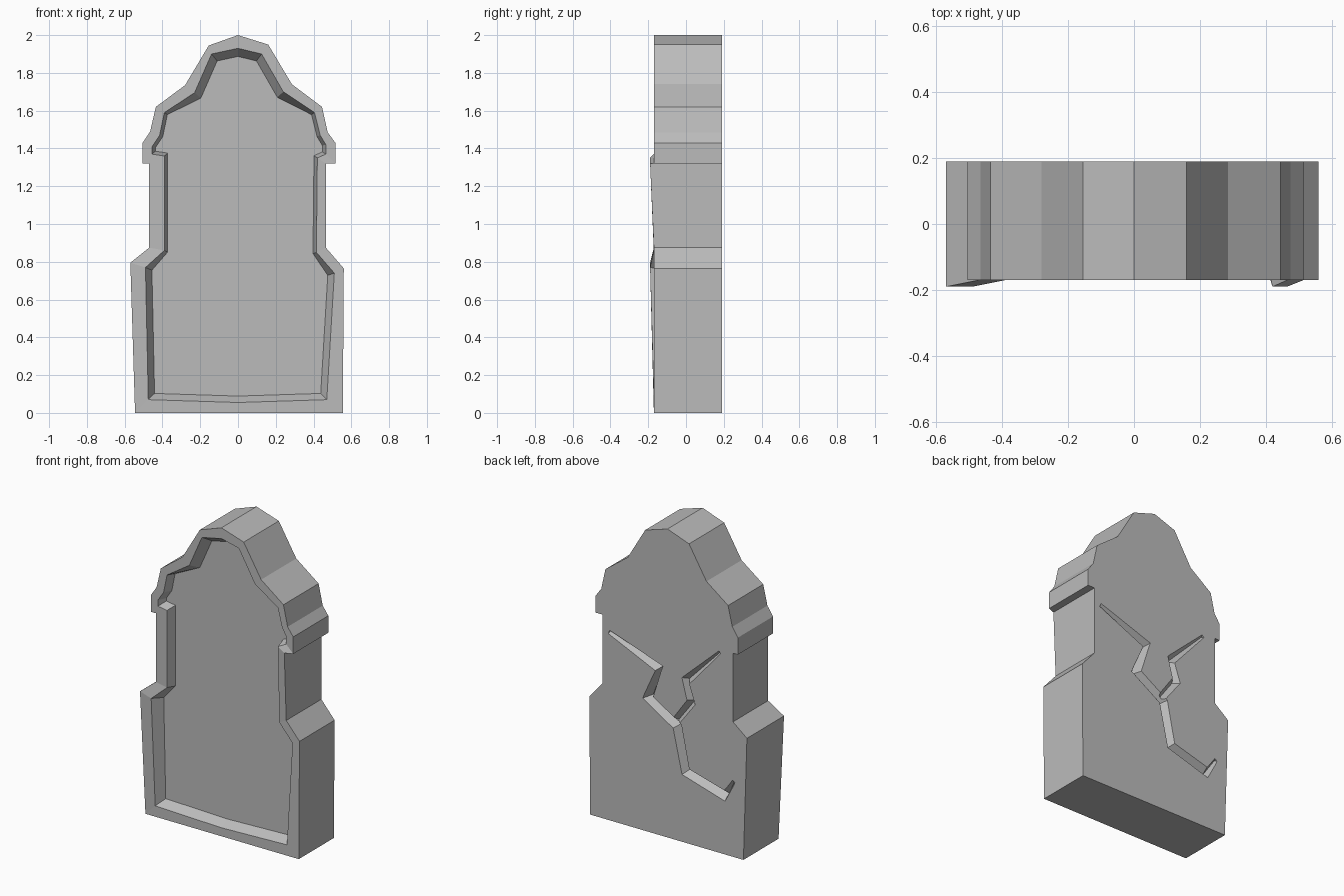
import bpy
import bmesh
from mathutils import Vector

FRONT, BACK, RECESS = -0.17, 0.19, 0.06
BULGE = 0.02                      # how far the chipped corners stand proud
LEFT_SHOULDER, RIGHT_NOTCH = 1, 17

default_cube = bpy.data.objects.get("Cube")
if default_cube:
    bpy.data.objects.remove(default_cube, do_unlink=True)

stone = bpy.data.materials.new("grey stone")
stone.use_nodes = True
stone_colour = (0.5, 0.5, 0.5, 1)
stone.diffuse_color = stone_colour
shader = next(n for n in stone.node_tree.nodes if n.type == "BSDF_PRINCIPLED")
shader.inputs["Base Color"].default_value = stone_colour
shader.inputs["Roughness"].default_value = 0.9

# Silhouette of the slab, clockwise from the lower left corner
outline = [(-.545, 0), (-.57, .795), (-.47, .875), (-.47, 1.32), (-.505, 1.32),
           (-.505, 1.43), (-.465, 1.49), (-.435, 1.62), (-.28, 1.735),
           (-.155, 1.945), (0, 2), (.16, 1.95), (.285, 1.74), (.445, 1.62),
           (.475, 1.485), (.515, 1.43), (.515, 1.32), (.465, 1.32),
           (.465, .875), (.56, .765), (.555, 0), (0, 0)]

# Inner edge of the raised border, point for point
border = [(-.475, .07), (-.49, .77), (-.39, .86), (-.39, 1.36), (-.455, 1.37),
          (-.455, 1.41), (-.415, 1.47), (-.39, 1.59), (-.23, 1.695),
          (-.14, 1.9), (0, 1.93), (.125, 1.9), (.24, 1.7), (.405, 1.59),
          (.435, 1.47), (.465, 1.42), (.465, 1.37), (.42, 1.35),
          (.415, .85), (.51, .74), (.47, .07), (0, .055)]


def wall_slope(z):
    """Sideways run of the recess wall at a given height."""
    if z > 1.6:
        return 0.042
    return 0.018 if z > 0.8 else 0.034


def inset(loop):
    """Shrink a clockwise loop with mitred corners."""
    result = []
    points = [Vector(p) for p in loop]
    for i, point in enumerate(points):
        before = (point - points[i - 1]).normalized()
        after = (points[(i + 1) % len(points)] - point).normalized()
        n1 = Vector((before.y, -before.x))
        n2 = Vector((after.y, -after.x))
        mitre = (n1 + n2) / (1 + n1.dot(n2))
        result.append(point + mitre * wall_slope(point.y))
    return result


def add_loop(bm, loop, depth, bulge=0):
    proud = (LEFT_SHOULDER, RIGHT_NOTCH)
    return [bm.verts.new((x, depth - (bulge if i in proud else 0), z))
            for i, (x, z) in enumerate(loop)]


def bridge(bm, first, second):
    count = len(first)
    for i in range(count):
        j = (i + 1) % count
        bm.faces.new((first[i], first[j], second[j], second[i]))


def finish(bm, name):
    bmesh.ops.recalc_face_normals(bm, faces=bm.faces)
    mesh = bpy.data.meshes.new(name)
    bm.to_mesh(mesh)
    bm.free()
    mesh.materials.append(stone)
    obj = bpy.data.objects.new(name, mesh)
    bpy.context.scene.collection.objects.link(obj)
    return obj


# Slab: back, sides, raised border, sloping recess wall and recess floor
bm = bmesh.new()
loops = [add_loop(bm, outline, BACK),
         add_loop(bm, outline, FRONT, BULGE),
         add_loop(bm, border, FRONT, BULGE),
         add_loop(bm, inset(border), FRONT + RECESS)]
for first, second in zip(loops, loops[1:]):
    bridge(bm, first, second)
bm.faces.new(loops[0])
bm.faces.new(loops[-1])
gravestone = finish(bm, "gravestone_slab")


def crack_cutter(name, path, widths):
    """Wedge swept along a path on the back face, for a V-shaped crack."""
    bm = bmesh.new()
    points = [Vector(p) for p in path]
    rings = []
    for i, (point, width) in enumerate(zip(points, widths)):
        ahead = points[min(i + 1, len(points) - 1)]
        behind = points[max(i - 1, 0)]
        along = (ahead - behind).normalized()
        side = Vector((-along.y, along.x)) * width / 2
        lift = 0.01
        outer = 1 + lift / (width * 0.7)
        a, b = point + side * outer, point - side * outer
        rings.append([bm.verts.new((a.x, BACK + lift, a.y)),
                      bm.verts.new((b.x, BACK + lift, b.y)),
                      bm.verts.new((point.x, BACK - width * 0.7, point.y))])
    for first, second in zip(rings, rings[1:]):
        bridge(bm, first, second)
    bm.faces.new(rings[0])
    bm.faces.new(rings[-1])
    cutter = finish(bm, name)
    cutter.hide_render = True
    return cutter


# Cracks across the back
main_crack = crack_cutter(
    "main_crack_cutter",
    [(.42, 1.22), (.06, 1.08), (.14, .87), (-.07, .74), (-.13, .46),
     (-.41, .38), (-.475, .49)],
    [.025, .07, .08, .07, .07, .07, .02])
side_crack = crack_cutter(
    "side_crack_cutter",
    [(-.06, .77), (-.17, .92), (-.13, 1.05), (-.375, 1.3)],
    [.05, .06, .06, .02])

for cutter in (main_crack, side_crack):
    cut = gravestone.modifiers.new(cutter.name, "BOOLEAN")
    cut.operation = "DIFFERENCE"
    cut.solver = "EXACT"
    cut.object = cutter

# Keep the carved result and drop the cutters
bpy.context.view_layer.update()
carved = gravestone.evaluated_get(bpy.context.evaluated_depsgraph_get())
carved_mesh = bpy.data.meshes.new_from_object(carved)
gravestone.modifiers.clear()
gravestone.data = carved_mesh
for cutter in (main_crack, side_crack):
    bpy.data.objects.remove(cutter, do_unlink=True)
